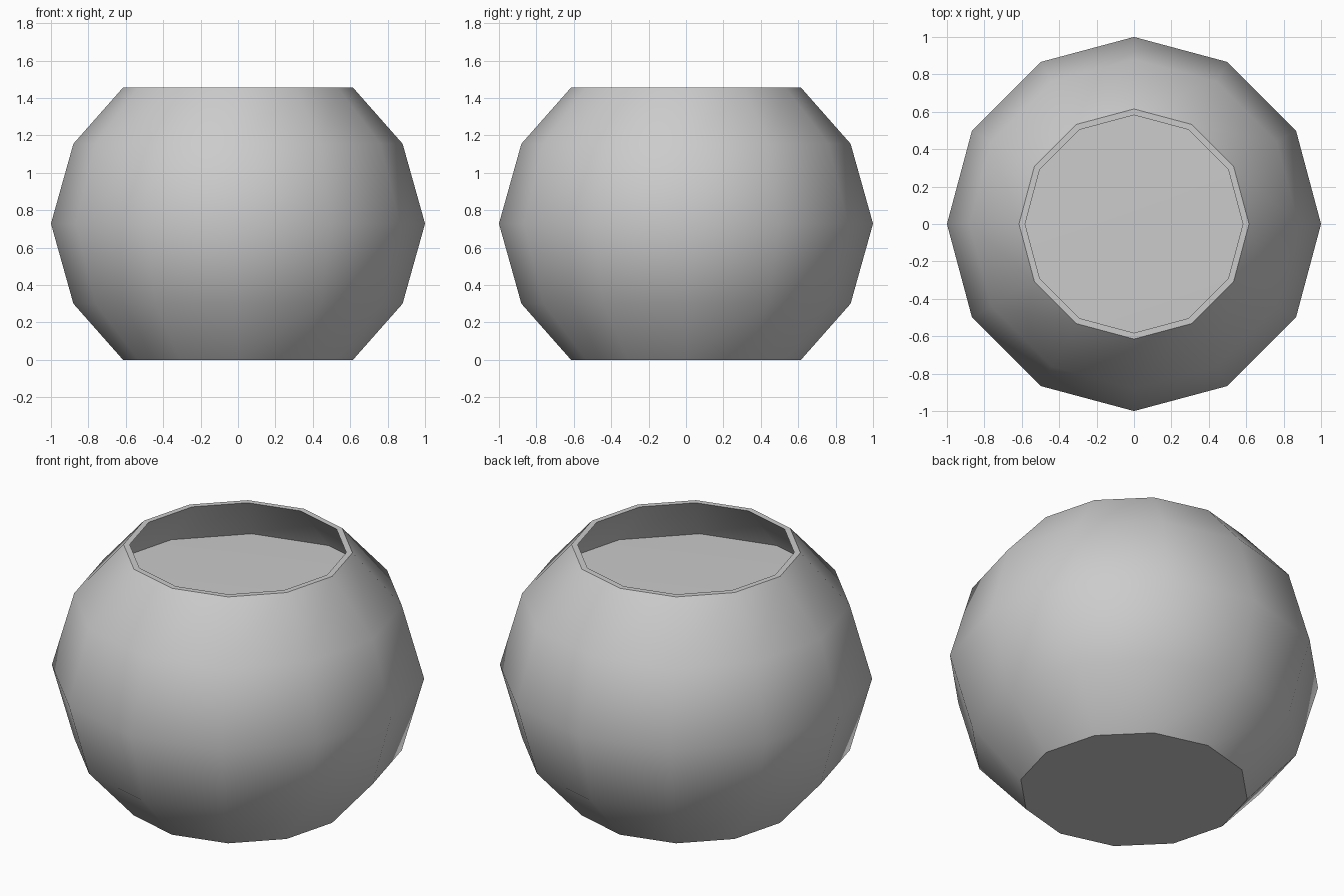
import bpy, bmesh
from math import cos, sin, pi, radians

if "Cube" in bpy.data.objects:
    bpy.data.objects.remove(bpy.data.objects["Cube"])

SIDES = 12


def make_object(name, rings, apex_start=None, apex_end=None):
    """Revolve (radius, z) rings; close either end with a fan to a centre height."""
    bm = bmesh.new()
    loops = [[bm.verts.new((r * cos(2 * pi * i / SIDES), r * sin(2 * pi * i / SIDES), z))
              for i in range(SIDES)] for r, z in rings]
    for a, b in zip(loops, loops[1:]):
        for i in range(SIDES):
            j = (i + 1) % SIDES
            bm.faces.new((a[i], a[j], b[j], b[i]))
    for loop, z, flip in ((loops[0], apex_start, True), (loops[-1], apex_end, False)):
        if z is not None:
            c = bm.verts.new((0, 0, z))
            for i in range(SIDES):
                pair = (loop[i], loop[(i + 1) % SIDES])
                bm.faces.new((*(pair[::-1] if flip else pair), c))
    mesh = bpy.data.meshes.new(name)
    bm.to_mesh(mesh)
    bm.free()
    obj = bpy.data.objects.new(name, mesh)
    bpy.context.collection.objects.link(obj)
    bpy.ops.object.select_all(action='DESELECT')
    obj.select_set(True)
    bpy.context.view_layer.objects.active = obj
    bpy.ops.object.shade_smooth_by_angle(angle=radians(40))
    return obj


# Round bowl: outer wall, flat rim, inner wall and floor
outer = [(0.615, 0), (0.88, 0.3), (1.0, 0.728), (0.88, 1.155), (0.615, 1.455)]
inner = [(0.582, 1.455), (0.845, 1.15), (0.963, 0.728), (0.845, 0.31), (0.6, 0.035)]
make_object("bowl", outer + inner, apex_start=0, apex_end=0.035)

# Water surface filling the bowl to its shoulder
make_object("water_surface", [(0.845, 1.15)], apex_end=1.17)
